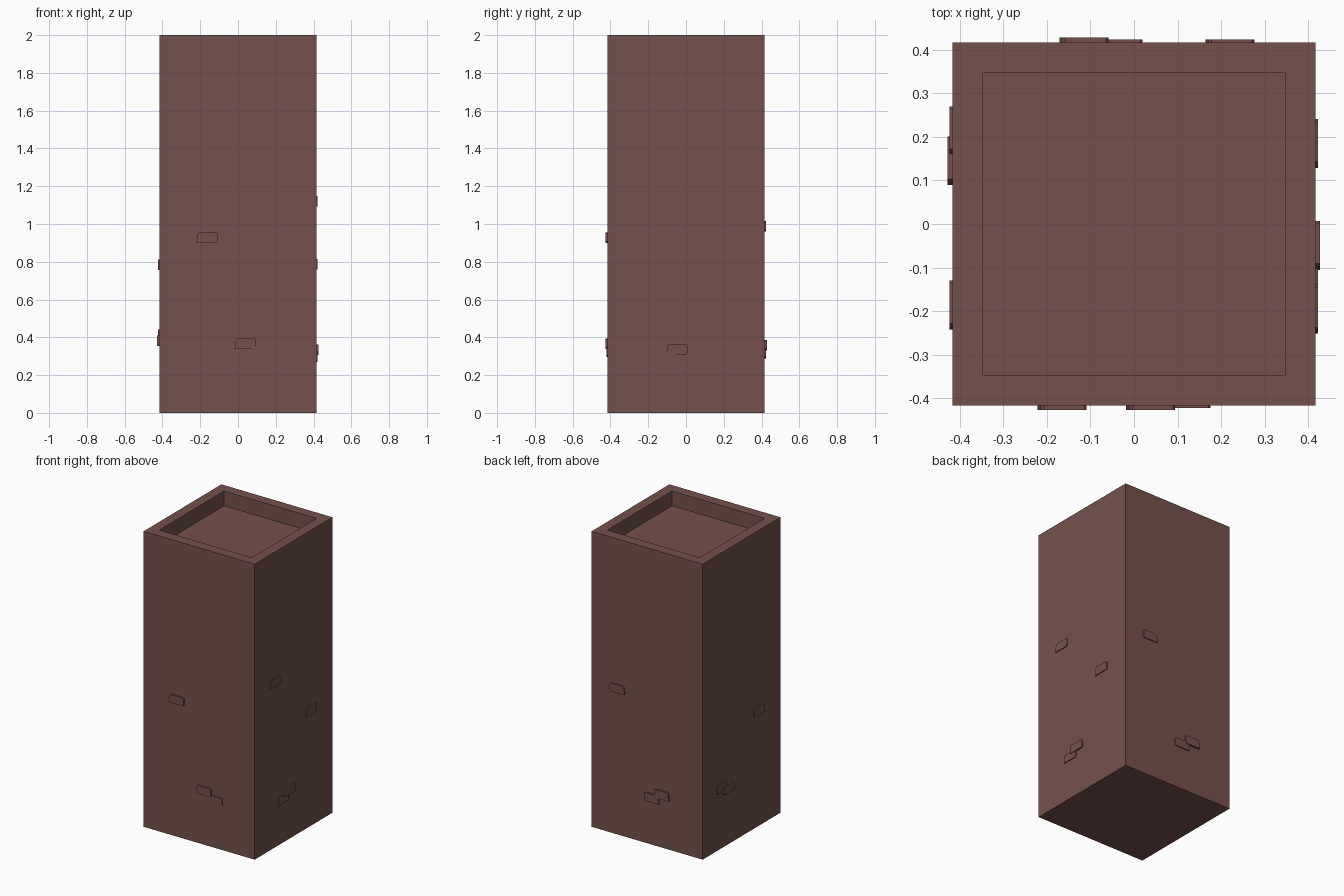
import bpy, bmesh
from mathutils import Matrix, Vector

if "Cube" in bpy.data.objects:
    bpy.data.objects.remove(bpy.data.objects["Cube"])

HALF, HEIGHT = 0.416, 2.0
RIM, DEPTH = 0.098, 0.1

brown = bpy.data.materials.new("brick_brown")
brown.diffuse_color = (0.178, 0.083, 0.072, 1)
brown.use_nodes = True
brown.node_tree.nodes["Principled BSDF"].inputs["Base Color"].default_value = brown.diffuse_color


def make_object(name, bm):
    bmesh.ops.recalc_face_normals(bm, faces=bm.faces)
    mesh = bpy.data.meshes.new(name)
    bm.to_mesh(mesh)
    bm.free()
    mesh.materials.append(brown)
    obj = bpy.data.objects.new(name, mesh)
    bpy.context.collection.objects.link(obj)
    return obj


# Chimney body: a box with a sunken square opening on top
bm = bmesh.new()
bmesh.ops.create_cube(bm, size=1, matrix=Matrix.Translation((0, 0, HEIGHT / 2))
                      @ Matrix.Diagonal((2 * HALF, 2 * HALF, HEIGHT, 1)))
top = max(bm.faces, key=lambda f: f.calc_center_median().z)
bmesh.ops.inset_region(bm, faces=[top], thickness=RIM)
floor = bmesh.ops.extrude_discrete_faces(bm, faces=[top])["faces"][0]
bmesh.ops.translate(bm, verts=floor.verts, vec=(0, 0, -DEPTH))
make_object("chimney_body", bm)


# Raised brick: worn rectangle, u along the wall, pushed out along the normal
def brick(name, normal, along, centre, z, out):
    n, a, up = Vector(normal), Vector(along), Vector((0, 0, 1))
    w, h = 0.056, 0.028
    outline = [(-w, -h), (w - 0.008, -h), (w, -h + 0.008), (w, h - 0.006),
               (w - 0.005, h), (-w + 0.014, h), (-w + 0.007, h - 0.008)]
    bm = bmesh.new()
    rings = [[bm.verts.new(n * d + a * (centre + u) + up * (z + v))
              for u, v in outline] for d in (HALF - 0.005, HALF + out)]
    bm.faces.new(rings[0])
    bm.faces.new(rings[1])
    for i in range(len(outline)):
        j = (i + 1) % len(outline)
        bm.faces.new((rings[0][i], rings[0][j], rings[1][j], rings[1][i]))
    make_object(name, bm)


# Per wall: outward normal, direction of u, then (u centre, z centre, protrusion)
X, Y = (1, 0, 0), (0, 1, 0)
walls = {
    "front": ((0, -1, 0), X, [(-0.165, 0.928, 0.011), (0.038, 0.367, 0.011),
                              (0.12, 0.323, 0.006)]),
    "right": (X, Y, [(-0.049, 0.335, 0.011), (-0.112, 0.297, 0.006),
                     (-0.195, 1.12, 0.006), (0.185, 0.787, 0.006)]),
    "back": (Y, X, [(-0.115, 0.358, 0.012), (-0.036, 0.316, 0.007),
                    (0.22, 0.988, 0.007)]),
    "left": ((-1, 0, 0), Y, [(0.145, 0.383, 0.012), (0.214, 0.413, 0.007),
                             (-0.186, 0.784, 0.007)]),
}
for side, (normal, along, bricks) in walls.items():
    for i, (u, z, out) in enumerate(bricks, 1):
        brick(f"{side}_brick_{i}", normal, along, u, z, out)
